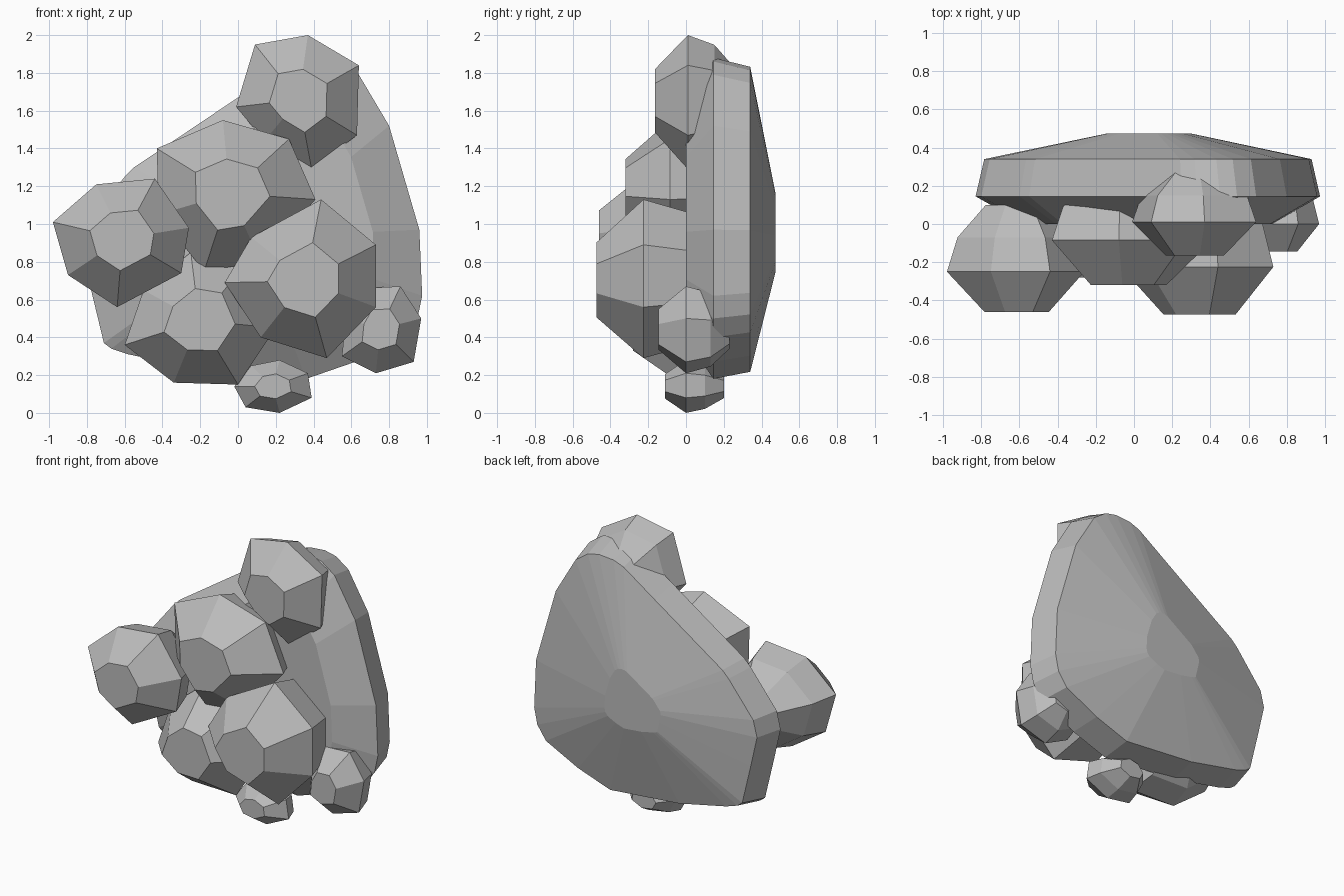
import bpy, bmesh

stone = bpy.data.materials.new("grey stone")
stone.diffuse_color = (0.5, 0.5, 0.5, 1)


def loft(name, outline, layers, centre=None):
    """Skin scaled copies of an x,z outline; layers are (y, scale) front to back."""
    n = len(outline)
    cx, cz = centre or (sum(p[0] for p in outline) / n, sum(p[1] for p in outline) / n)
    bm = bmesh.new()
    rings = [[bm.verts.new((cx + (x - cx) * s, y, cz + (z - cz) * s)) for x, z in outline]
             for y, s in layers]
    bm.faces.new(rings[0])
    bm.faces.new(rings[-1][::-1])
    for a, b in zip(rings, rings[1:]):
        for i in range(n):
            j = (i + 1) % n
            bm.faces.new((a[i], b[i], b[j], a[j]))
    bmesh.ops.recalc_face_normals(bm, faces=bm.faces)
    mesh = bpy.data.meshes.new(name)
    bm.to_mesh(mesh)
    bm.free()
    mesh.materials.append(stone)
    ob = bpy.data.objects.new(name, mesh)
    bpy.context.collection.objects.link(ob)
    return ob


# Large backing slab with a shallow domed back
loft("backing_slab",
     [(0.33, 1.87), (0.45, 1.88), (0.54, 1.86), (0.64, 1.79), (0.80, 1.52), (0.96, 0.97),
      (0.975, 0.62), (0.95, 0.50), (0.88, 0.40), (0.62, 0.27), (0.36, 0.18), (-0.2, 0.23),
      (-0.58, 0.31), (-0.67, 0.34), (-0.71, 0.37), (-0.78, 0.66), (-0.83, 0.88),
      (-0.80, 1.00), (-0.60, 1.25), (-0.55, 1.30), (0.0, 1.67), (0.25, 1.84)],
     [(0.0, 0.72), (0.145, 1.0), (0.34, 0.95), (0.475, 0.24)], (0.08, 0.93))

# Seven-sided faceted boulders: outline, then front, widest, shoulder and back depths
boulders = {
    "left_boulder": ([(-0.98, 1.01), (-0.75, 1.21), (-0.44, 1.24), (-0.26, 0.98),
                      (-0.30, 0.74), (-0.64, 0.56), (-0.90, 0.73)], (-0.46, -0.25, -0.07, 0.10)),
    "lower_right_boulder": ([(0.44, 1.13), (0.73, 0.89), (0.73, 0.56), (0.47, 0.29),
                             (0.12, 0.40), (-0.07, 0.69), (0.07, 0.93)], (-0.475, -0.225, 0.0, 0.15)),
    "middle_boulder": ([(-0.08, 1.55), (0.27, 1.45), (0.41, 1.13), (0.12, 0.80),
                        (-0.18, 0.75), (-0.42, 1.05), (-0.43, 1.40)], (-0.32, -0.085, 0.09, 0.25)),
    "top_boulder": ([(0.09, 1.95), (0.37, 2.0), (0.64, 1.84), (0.63, 1.47),
                     (0.39, 1.29), (0.14, 1.44), (-0.01, 1.62)], (-0.165, 0.01, 0.15, 0.27)),
    "lower_left_boulder": ([(0.0, 0.15), (-0.34, 0.16), (-0.60, 0.36), (-0.50, 0.65),
                            (-0.25, 0.85), (0.05, 0.80), (0.20, 0.45)], (-0.28, -0.02, 0.14, 0.26)),
    "bottom_pebble": ([(-0.02, 0.14), (0.07, 0.25), (0.22, 0.28), (0.37, 0.21),
                       (0.39, 0.08), (0.22, 0.0), (0.04, 0.03)], (-0.11, 0.0, 0.10, 0.20)),
    "right_pebble": ([(0.86, 0.67), (0.97, 0.50), (0.93, 0.27), (0.73, 0.21),
                      (0.55, 0.30), (0.57, 0.50), (0.66, 0.66)], (-0.145, 0.0, 0.13, 0.23)),
}
for name, (outline, depths) in boulders.items():
    loft(name, outline, list(zip(depths, (0.47, 1.0, 0.85, 0.45))))
